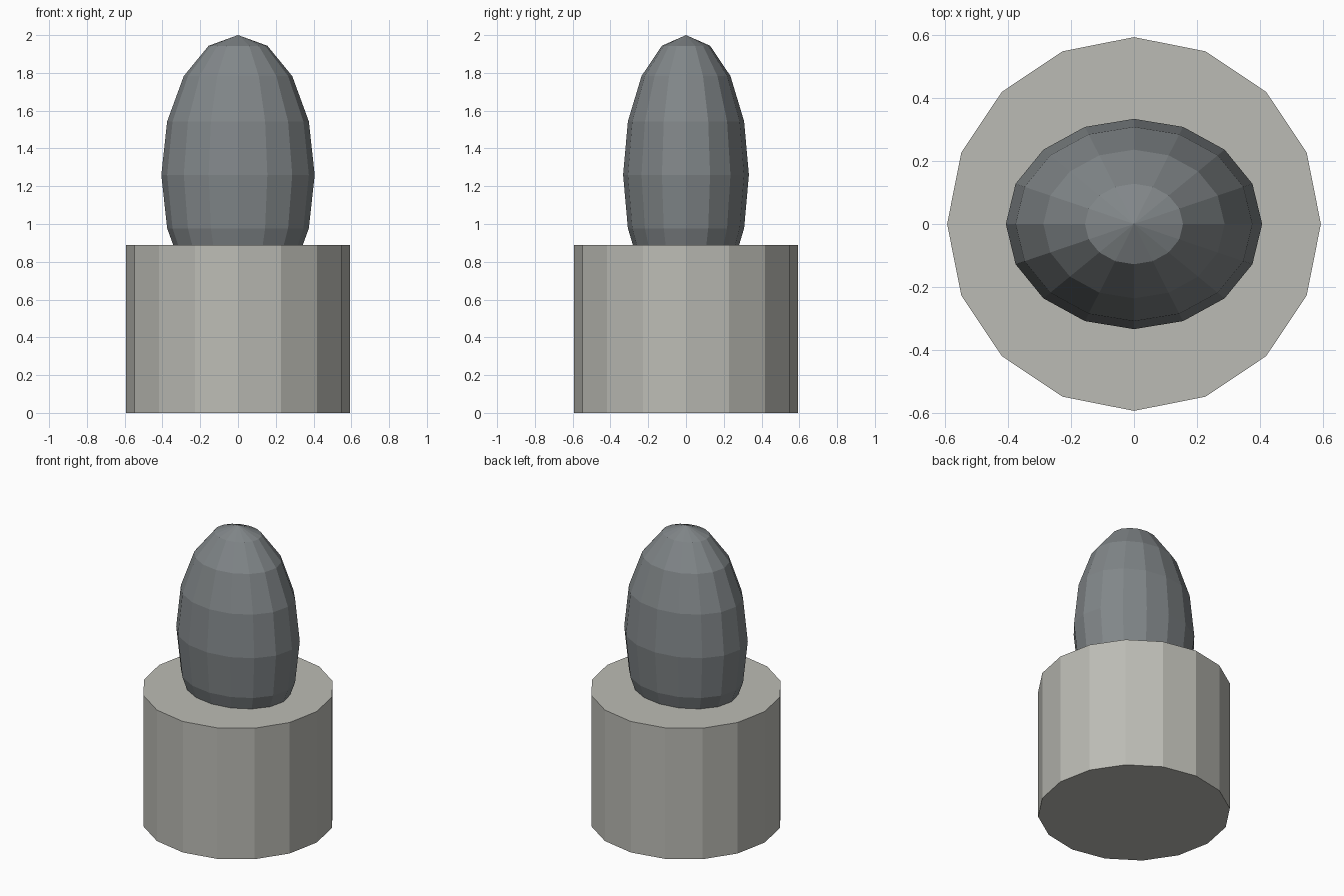
import bpy

if "Cube" in bpy.data.objects:
    bpy.data.objects.remove(bpy.data.objects["Cube"])


def paint(obj, name, rgb):
    mat = bpy.data.materials.new(name)
    mat.diffuse_color = (*rgb, 1.0)
    mat.use_nodes = True
    mat.node_tree.nodes["Principled BSDF"].inputs["Base Color"].default_value = mat.diffuse_color
    obj.data.materials.append(mat)


# Sixteen-sided pedestal
R, H = 0.592, 0.89
bpy.ops.mesh.primitive_cylinder_add(vertices=16, radius=R, depth=H, location=(0, 0, H / 2))
pedestal = bpy.context.object
pedestal.name = "pedestal"
paint(pedestal, "pale_stone", (0.50, 0.50, 0.46))

# Faceted egg-shaped stone, its lower end sunk into the pedestal
bpy.ops.mesh.primitive_uv_sphere_add(segments=16, ring_count=8, radius=1, location=(0, 0, 1.26))
stone = bpy.context.object
stone.name = "upright_stone"
stone.scale = (0.406, 0.333, 0.74)
bpy.ops.object.transform_apply(location=False, rotation=False, scale=True)
paint(stone, "dark_stone", (0.22, 0.24, 0.25))
